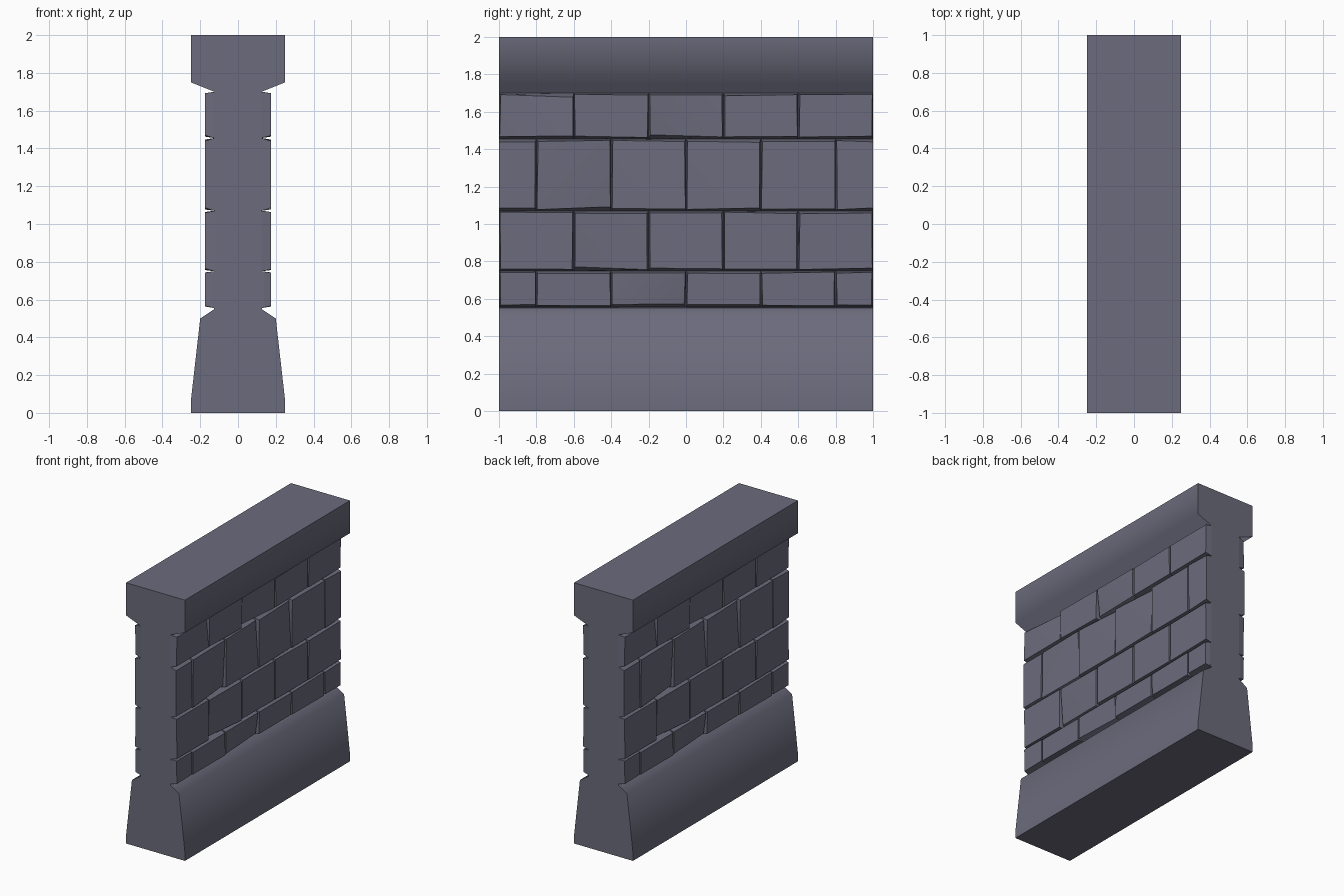
import bpy
import bmesh
import math
import random

random.seed(4)
cube = bpy.data.objects.get("Cube")
if cube:
    bpy.data.objects.remove(cube, do_unlink=True)

stone = bpy.data.materials.new("blue grey stone")
stone.use_nodes = True
colour = (0.147, 0.147, 0.202, 1)
stone.diffuse_color = colour
stone.node_tree.nodes["Principled BSDF"].inputs["Base Color"].default_value = colour


def add_object(name, bm, angle):
    bmesh.ops.recalc_face_normals(bm, faces=bm.faces)
    mesh = bpy.data.meshes.new(name)
    bm.to_mesh(mesh)
    bm.free()
    mesh.materials.append(stone)
    obj = bpy.data.objects.new(name, mesh)
    bpy.context.collection.objects.link(obj)
    bpy.ops.object.select_all(action='DESELECT')
    obj.select_set(True)
    bpy.context.view_layer.objects.active = obj
    bpy.ops.object.shade_smooth_by_angle(angle=math.radians(angle))
    return obj


# Wall core with flared plinth and coping, one profile run along y
CORE, FACE = 0.125, 0.175
half = [(0.25, 0), (0.25, 0.06), (0.2, 0.5), (CORE, 0.55), (0.14, 0.57),
        (0.14, 0.74), (CORE, 0.75), (CORE, 1.7), (0.25, 1.75), (0.25, 2)]
profile = half + [(-x, z) for x, z in reversed(half)]
bm = bmesh.new()
end = bm.faces.new([bm.verts.new((x, -1, z)) for x, z in profile])
run = bmesh.ops.extrude_face_region(bm, geom=[end], use_keep_orig=True)
moved = [g for g in run["geom"] if isinstance(g, bmesh.types.BMVert)]
bmesh.ops.translate(bm, vec=(0, 2, 0), verts=moved)
add_object("wall_core", bm, 72)


def add_stone(bm, y0, y1, z0, z1, flush, turn):
    """A block tapering outwards; flush blocks are cut square at the wall end."""
    base = [(y0, z0), (y1, z0), (y1, z1), (y0, z1)]
    worn = random.random() < 0.3
    weak = random.randrange(4)
    inner, outer = [], []
    for i, (y, z) in enumerate(base):
        sy = 1 if y == y0 else -1
        sz = 1 if z == z0 else -1
        at_end = flush and abs(y) == 1
        inset = 0 if at_end else random.uniform(0.003, 0.01)
        rise = 0.016 if at_end else random.uniform(0.006, 0.016)
        depth = FACE
        if worn and i == weak and not at_end:
            depth -= 0.02
            rise += 0.008
        inner.append(bm.verts.new((turn * CORE, turn * y, z)))
        outer.append(bm.verts.new((turn * depth, turn * (y + sy * inset), z + sz * rise)))
    # Face fans from the centre so that worn corners stay clean
    mid = bm.verts.new((turn * FACE, turn * (y0 + y1) / 2, (z0 + z1) / 2))
    for i in range(4):
        j = (i + 1) % 4
        bm.faces.new((inner[i], inner[j], outer[j], outer[i]))
        bm.faces.new((outer[i], outer[j], mid))


# Four staggered courses, the same on both sides turned half round
courses = [("lowest", 0.555, 0.75, True), ("lower", 0.75, 1.07, False),
           ("upper", 1.07, 1.455, True), ("highest", 1.455, 1.7, False)]
for name, z0, z1, offset in courses:
    start = -1.2 if offset else -1.0
    cuts = [max(-1, min(1, round(start + 0.4 * i, 3))) for i in range(7 if offset else 6)]
    for side, turn in (("left", 1), ("right", -1)):
        random.seed(name)
        bm = bmesh.new()
        for y0, y1 in zip(cuts, cuts[1:]):
            add_stone(bm, y0, y1, z0, z1, name == "upper", turn)
        add_object(f"{name}_stones_{side}", bm, 35)
